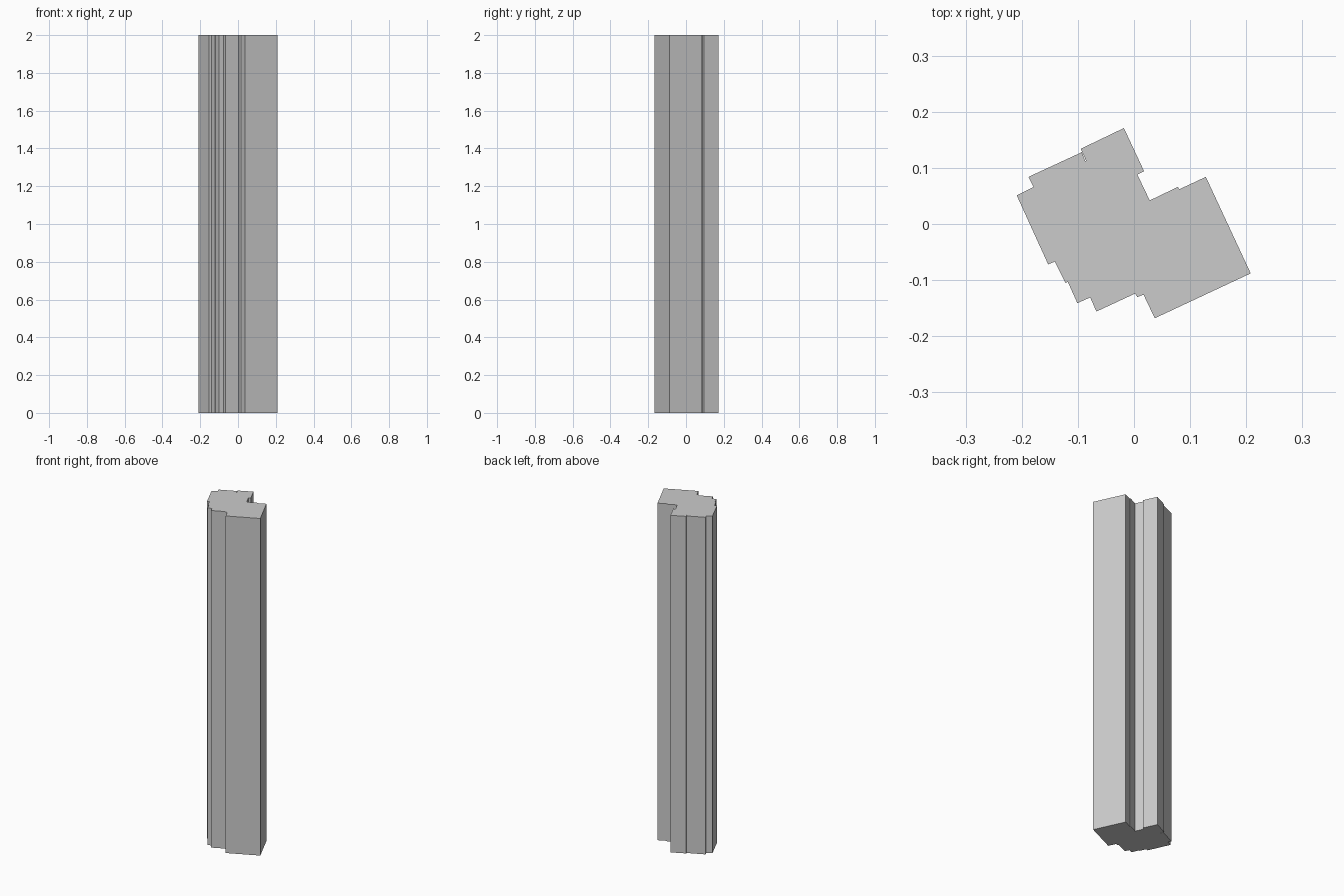
import bpy
import bmesh

cube = bpy.data.objects.get("Cube")
if cube:
    bpy.data.objects.remove(cube, do_unlink=True)

HEIGHT = 2.0

# Floor outline of the tower, counter-clockwise from the west corner
OUTLINE = [
    (-0.209, 0.051), (-0.153, -0.072), (-0.141, -0.067), (-0.122, -0.105),
    (-0.118, -0.103), (-0.101, -0.141), (-0.078, -0.131), (-0.067, -0.156),
    (0.002, -0.124), (0.006, -0.130), (0.017, -0.126), (0.037, -0.168),
    (0.208, -0.088), (0.128, 0.084), (0.081, 0.062), (0.078, 0.066),
    (0.028, 0.042), (0.006, 0.088), (0.018, 0.094), (-0.018, 0.171),
    (-0.095, 0.134), (-0.085, 0.112), (-0.087, 0.112), (-0.093, 0.128),
    (-0.188, 0.084), (-0.179, 0.066),
]


def make_material(name, color):
    mat = bpy.data.materials.new(name)
    mat.use_nodes = True
    mat.diffuse_color = color
    mat.node_tree.nodes["Principled BSDF"].inputs["Base Color"].default_value = color
    return mat


def extrude_outline(name, outline, height, mat):
    bm = bmesh.new()
    base = bm.faces.new([bm.verts.new((x, y, 0)) for x, y in outline])
    top = bmesh.ops.extrude_face_region(bm, geom=[base], use_keep_orig=True)
    verts = [v for v in top["geom"] if isinstance(v, bmesh.types.BMVert)]
    bmesh.ops.translate(bm, verts=verts, vec=(0, 0, height))
    bmesh.ops.recalc_face_normals(bm, faces=bm.faces)
    mesh = bpy.data.meshes.new(name)
    bm.to_mesh(mesh)
    bm.free()
    mesh.materials.append(mat)
    obj = bpy.data.objects.new(name, mesh)
    bpy.context.collection.objects.link(obj)
    return obj


# Flat-shaded tower block with stepped walls
grey = make_material("concrete_grey", (0.6, 0.6, 0.6, 1))
extrude_outline("tower_block", OUTLINE, HEIGHT, grey)
